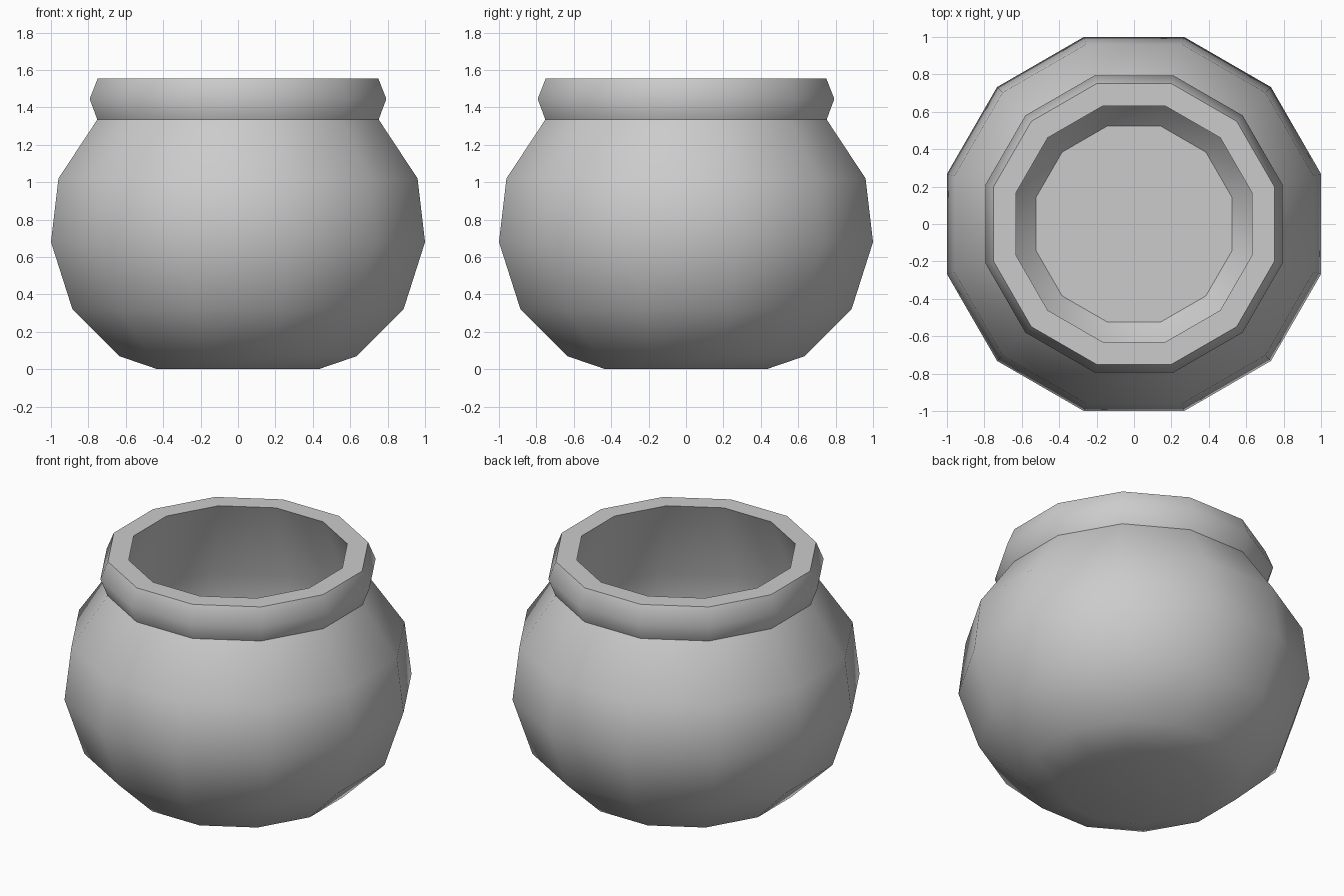
import bpy, bmesh, math

cube = bpy.data.objects.get("Cube")
if cube:
    bpy.data.objects.remove(cube, do_unlink=True)

SIDES = 12
FLAT = 1 / math.cos(math.pi / SIDES)  # flat-to-centre distance -> corner radius
GREY = (0.6, 0.6, 0.6, 1)

clay = bpy.data.materials.new("grey clay")
clay.use_nodes = True
clay.diffuse_color = GREY
clay.node_tree.nodes["Principled BSDF"].inputs["Base Color"].default_value = GREY

# Profile from the base, up the belly, round the rim and down the hollow inside
profile = [
    (0.43, 0), (0.635, 0.07), (0.885, 0.32), (1.0, 0.68), (0.96, 1.02),   # belly
    (0.752, 1.335), (0.793, 1.445), (0.75, 1.555),                        # rim
    (0.63, 1.555), (0.84, 1.02), (0.87, 0.66), (0.78, 0.4), (0.525, 0.12),  # inside
]


def lathe(name, points, material):
    """Turn a profile into a closed twelve-sided vessel."""
    bm = bmesh.new()
    rings = []
    for radius, z in points:
        ring = []
        for i in range(SIDES):
            a = (i + 0.5) * math.tau / SIDES
            ring.append(bm.verts.new((radius * FLAT * math.cos(a), radius * FLAT * math.sin(a), z)))
        rings.append(ring)
    for low, high in zip(rings, rings[1:]):
        for i in range(SIDES):
            j = (i + 1) % SIDES
            bm.faces.new((low[i], low[j], high[j], high[i]))
    bm.faces.new(rings[0][::-1])  # underside
    bm.faces.new(rings[-1])       # inner floor
    mesh = bpy.data.meshes.new(name)
    bm.to_mesh(mesh)
    bm.free()
    mesh.materials.append(material)
    obj = bpy.data.objects.new(name, mesh)
    bpy.context.collection.objects.link(obj)
    return obj


pot = lathe("pot", profile, clay)

# Smooth belly and rim, crisp creases at the neck, lip and floor
bpy.ops.object.select_all(action="DESELECT")
pot.select_set(True)
bpy.context.view_layer.objects.active = pot
bpy.ops.object.shade_smooth_by_angle(angle=math.radians(45))
